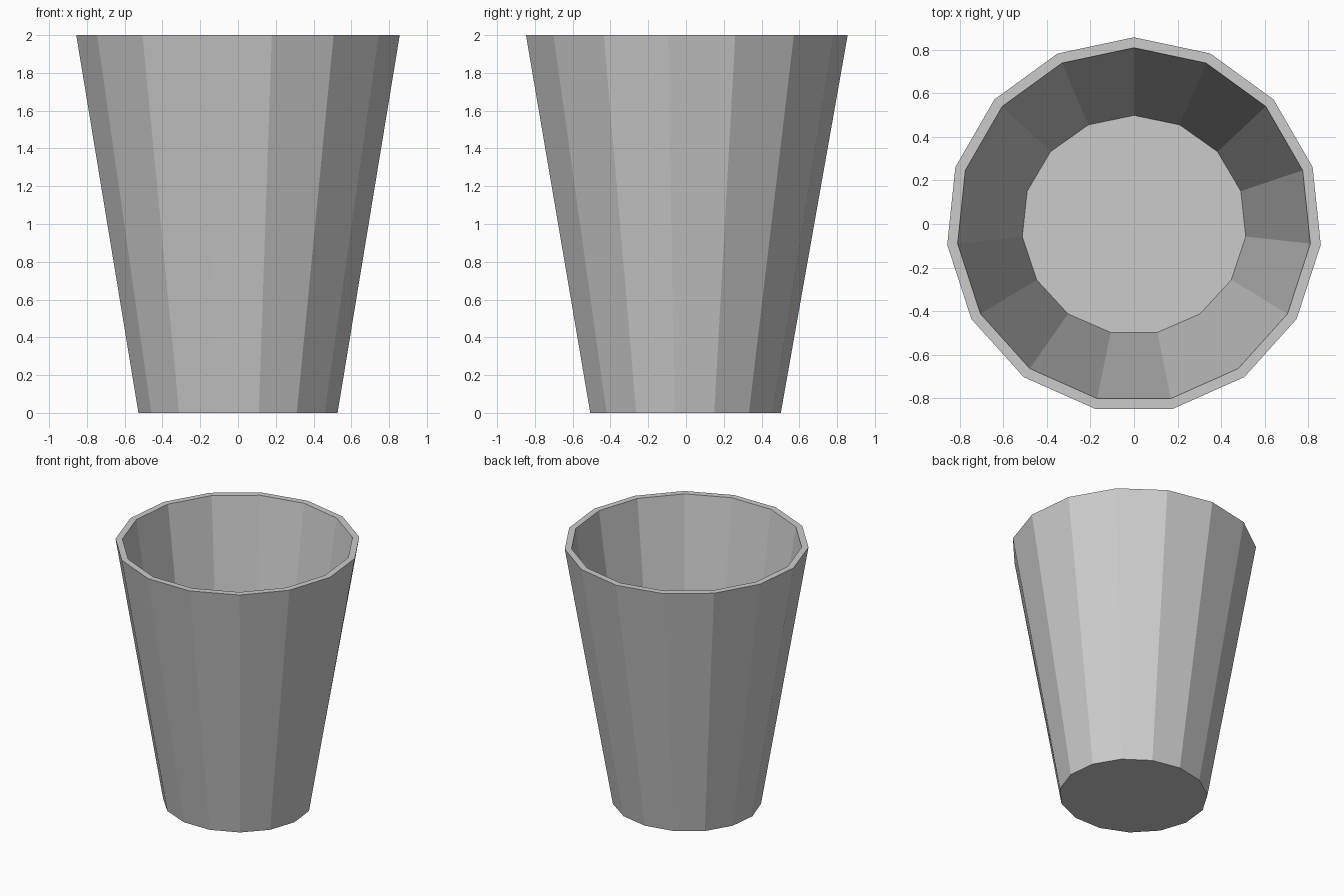
import bpy
import bmesh
from math import sin, cos, tau

cube = bpy.data.objects.get("Cube")
if cube:
    bpy.data.objects.remove(cube, do_unlink=True)

SIDES = 15

grey = bpy.data.materials.new("plain grey")
grey.use_nodes = True
colour = (0.6, 0.6, 0.6, 1)
grey.diffuse_color = colour
grey.node_tree.nodes["Principled BSDF"].inputs["Base Color"].default_value = colour


def ring(bm, rx, ry, z, y_shift=-0.005):
    """Ring of vertices with one corner pointing to the back."""
    angles = [tau * i / SIDES for i in range(SIDES)]
    return [bm.verts.new((rx * sin(a), ry * cos(a) + y_shift, z)) for a in angles]


def bridge(bm, lower, upper):
    for i in range(SIDES):
        j = (i + 1) % SIDES
        bm.faces.new((lower[i], lower[j], upper[j], upper[i]))


bm = bmesh.new()

# Tapered wall, thick at the rim and thin at the foot
rings = [
    ring(bm, 0.53, 0.51, 0.0, -0.008),
    ring(bm, 0.861, 0.861, 2.0),
    ring(bm, 0.813, 0.813, 2.0),
    ring(bm, 0.515, 0.503, 0.012),
]
for lower, upper in zip(rings, rings[1:]):
    bridge(bm, lower, upper)

# Underside and inner floor
bm.faces.new(rings[0])
bm.faces.new(rings[-1])
bmesh.ops.recalc_face_normals(bm, faces=bm.faces)

mesh = bpy.data.meshes.new("cup")
bm.to_mesh(mesh)
bm.free()
mesh.materials.append(grey)
cup = bpy.data.objects.new("cup", mesh)
bpy.context.collection.objects.link(cup)
